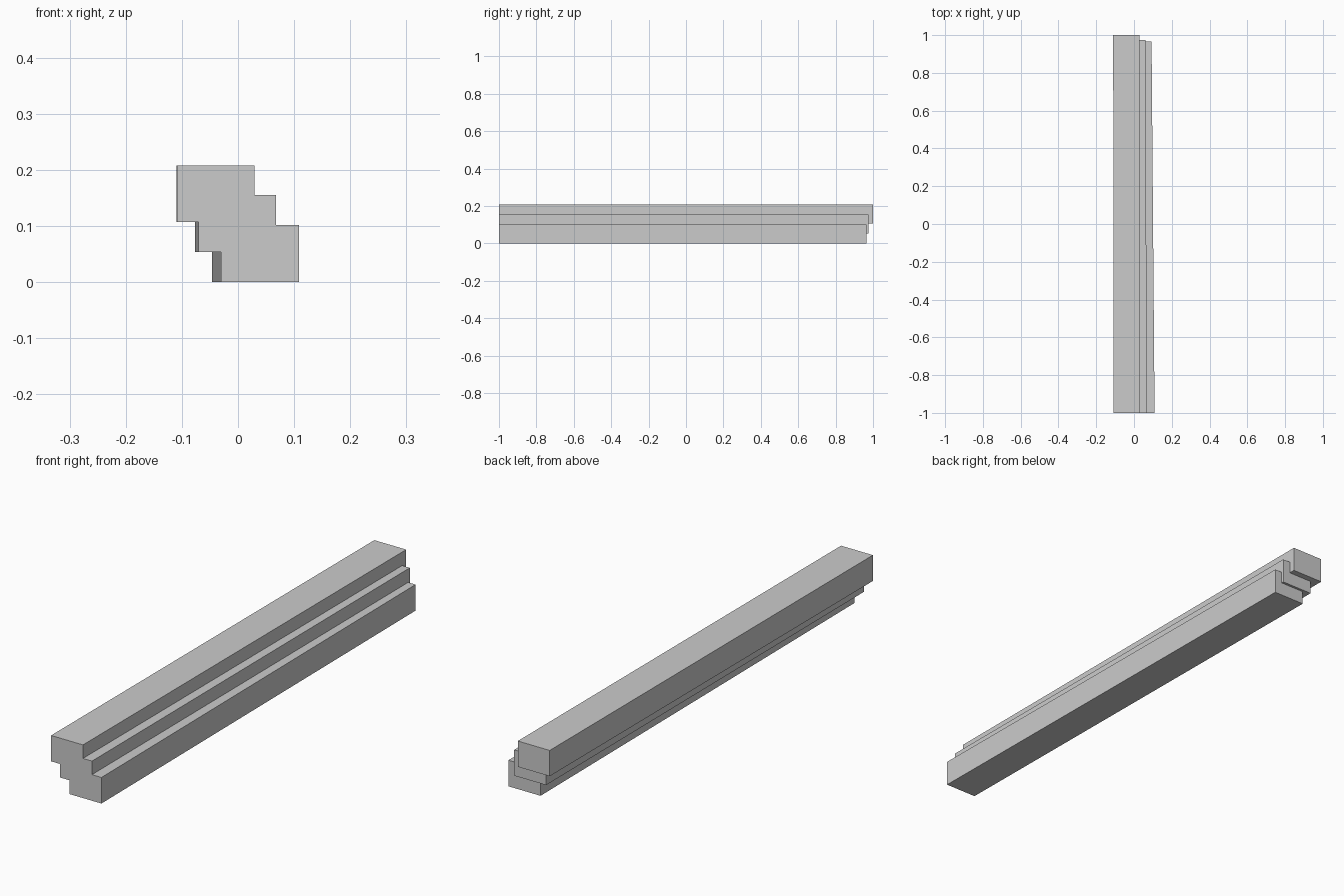
import bpy
import bmesh

default_cube = bpy.data.objects.get("Cube")
if default_cube:
    bpy.data.objects.remove(default_cube, do_unlink=True)

# Plain stone grey
stone = bpy.data.materials.new("stone_grey")
stone.use_nodes = True
grey = (0.6, 0.6, 0.6, 1)
stone.diffuse_color = grey
stone.node_tree.nodes["Principled BSDF"].inputs["Base Color"].default_value = grey


def add_step(name, x0, x1, z0, z1, back, drift):
    """Long square bar, flush at the front, drifting sideways towards the back."""
    bm = bmesh.new()
    bmesh.ops.create_cube(bm, size=1)
    for v in bm.verts:
        is_back = v.co.y > 0
        v.co.x = (x1 if v.co.x > 0 else x0) + (drift if is_back else 0)
        v.co.y = back if is_back else -1
        v.co.z = z1 if v.co.z > 0 else z0
    mesh = bpy.data.meshes.new(name)
    bm.to_mesh(mesh)
    bm.free()
    mesh.materials.append(stone)
    bpy.context.collection.objects.link(bpy.data.objects.new(name, mesh))


# Three overlapping stair bars
add_step("top_step", -0.109, 0.029, 0.107, 0.208, 1.0, -0.001)
add_step("middle_step", -0.07, 0.068, 0.054, 0.155, 0.975, -0.007)
add_step("bottom_step", -0.03, 0.109, 0.0, 0.102, 0.965, -0.016)
